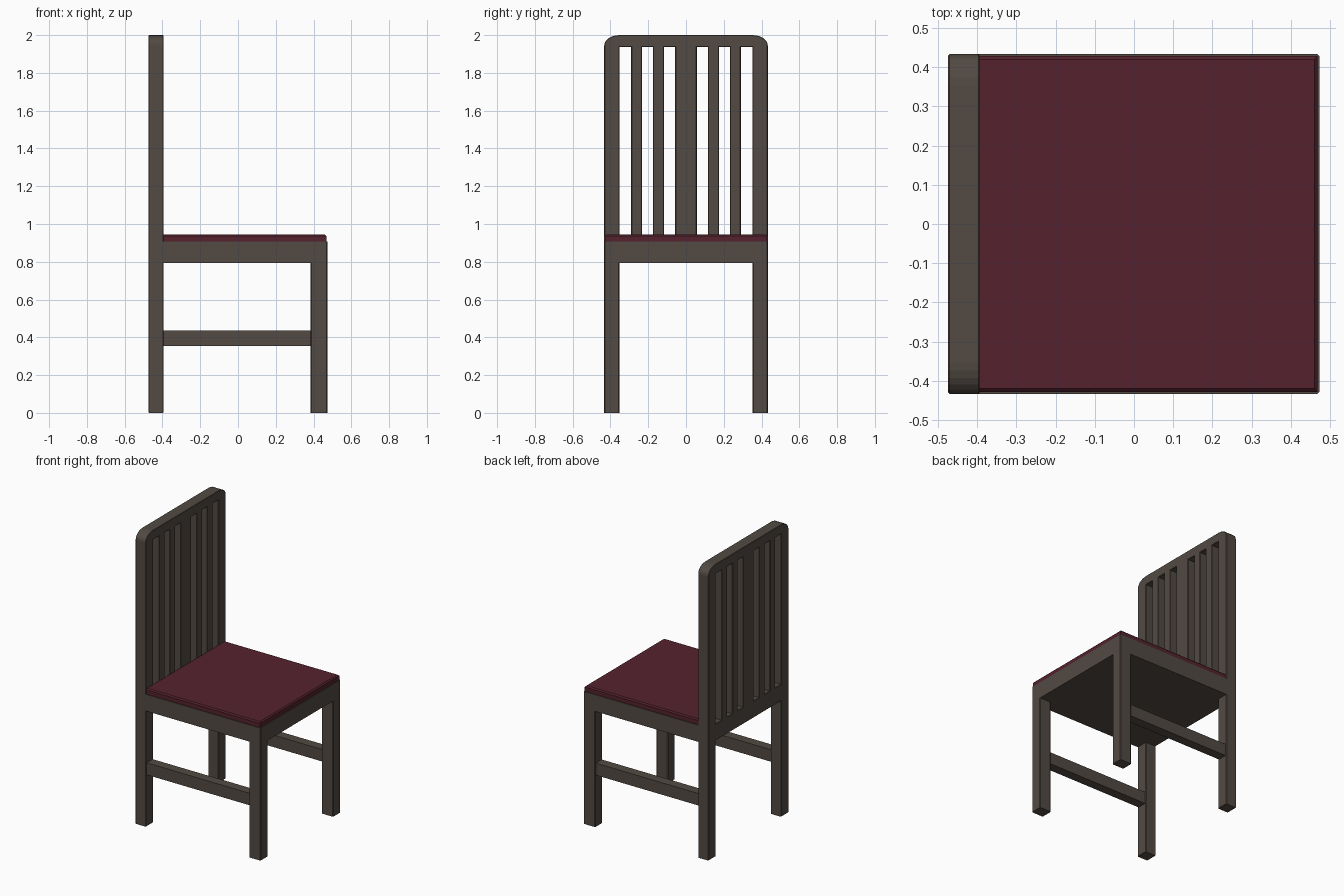
import bpy, bmesh, math

if "Cube" in bpy.data.objects:
    bpy.data.objects.remove(bpy.data.objects["Cube"])

BEV = 0.005


def material(name, rgb):
    m = bpy.data.materials.new(name)
    m.diffuse_color = (*rgb, 1)
    m.use_nodes = True
    m.node_tree.nodes["Principled BSDF"].inputs["Base Color"].default_value = m.diffuse_color
    return m


wood = material("dark wood", (0.084, 0.068, 0.056))
fabric = material("burgundy fabric", (0.089, 0.016, 0.027))


def box(name, lo, hi, mat, pick=None, bevel=BEV):
    """Box from corner to corner; edges chosen by pick(a, b) are chamfered."""
    bm = bmesh.new()
    bmesh.ops.create_cube(bm, size=1)
    for v in bm.verts:
        v.co = [lo[i] + (v.co[i] + 0.5) * (hi[i] - lo[i]) for i in range(3)]
    if pick:
        edges = [e for e in bm.edges if pick(e.verts[0].co, e.verts[1].co)]
        bmesh.ops.bevel(bm, geom=edges, offset=bevel, segments=1, affect='EDGES')
    me = bpy.data.meshes.new(name)
    bm.to_mesh(me)
    bm.free()
    me.materials.append(mat)
    ob = bpy.data.objects.new(name, me)
    bpy.context.collection.objects.link(ob)
    return ob


def vertical(a, b):
    return abs(a.z - b.z) > 0.01


# Back frame: legs, rounded top and slots as one extruded outline
W, LEG, RAIL, SEAT = 0.433, 0.353, 0.793, 0.907
arc = [(LEG + (W - LEG) * math.cos(t), 1.945 + 0.055 * math.sin(t))
       for t in (math.radians(90 * i / 6) for i in range(7))]
half = [(LEG, RAIL), (LEG, 0), (W, 0)] + arc
outline = half + [(-y, z) for y, z in reversed(half)]
loops = [outline]
for a, b in ((0.057, 0.116), (0.174, 0.232), (0.290, LEG)):
    for s in (1, -1):
        loops.append([(s * a, SEAT), (s * b, SEAT), (s * b, 1.936), (s * a, 1.936)])

cu = bpy.data.curves.new("back_outline", 'CURVE')
cu.dimensions = '2D'
cu.fill_mode = 'BOTH'
cu.extrude = 0.04 - 0.003
cu.bevel_depth = 0.003
cu.bevel_resolution = 0
cu.offset = -0.003
for pts in loops:
    sp = cu.splines.new('POLY')
    sp.points.add(len(pts) - 1)
    for p, (y, z) in zip(sp.points, pts):
        p.co = (y, z, 0, 1)
    sp.use_cyclic_u = True
tmp = bpy.data.objects.new("back_outline", cu)
bpy.context.collection.objects.link(tmp)
me = bpy.data.meshes.new_from_object(tmp.evaluated_get(bpy.context.evaluated_depsgraph_get()))
bpy.data.objects.remove(tmp)
me.materials.clear()
me.materials.append(wood)
for p in me.polygons:
    p.use_smooth = False
back = bpy.data.objects.new("back_frame", me)
back.rotation_euler = (math.pi / 2, 0, math.pi / 2)
back.location.x = -0.434
bpy.context.collection.objects.link(back)

# Seat frame
box("seat_frame", (-0.402, -W, RAIL), (0.473, W, SEAT), wood,
    lambda a, b: vertical(a, b) and a.x > 0)

# Front legs and side stretchers
for side, s in (("right", 1), ("left", -1)):
    ys = sorted((s * LEG, s * W))
    box("front_leg_" + side, (0.385, ys[0], 0), (0.473, ys[1], RAIL), wood, vertical)
    ys = sorted((s * 0.36, s * 0.425))
    box("stretcher_" + side, (-0.40, ys[0], 0.353), (0.39, ys[1], 0.435), wood)

# Seat cushion with softened top edge
box("seat_cushion", (-0.396, -0.428, SEAT), (0.468, 0.428, 0.944), fabric,
    lambda a, b: min(a.z, b.z) > 0.93 and max(a.x, b.x) > 0, 0.008)
